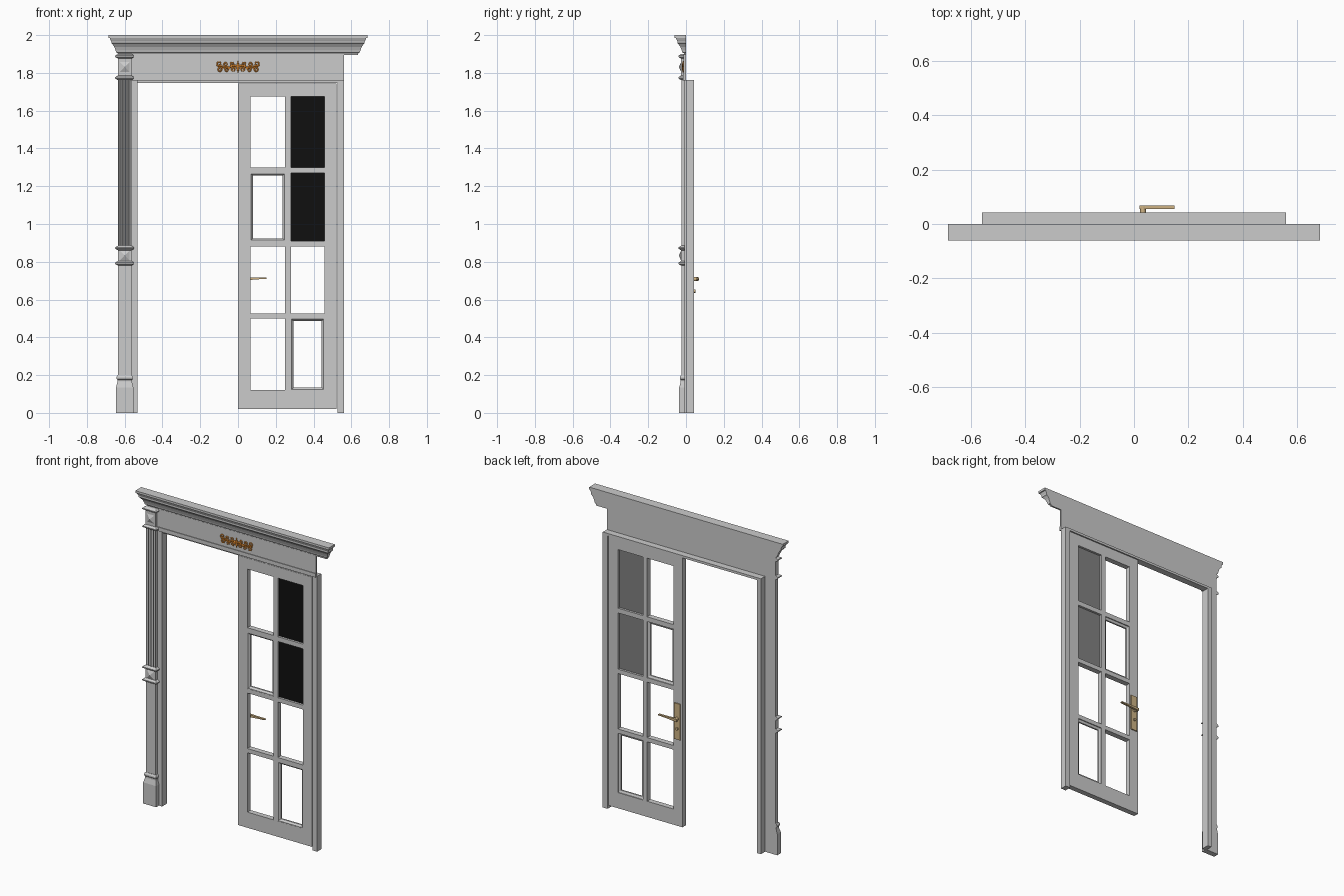
import bpy, bmesh, math

if "Cube" in bpy.data.objects:
    bpy.data.objects.remove(bpy.data.objects["Cube"])


def material(name, rgb):
    m = bpy.data.materials.new(name)
    m.use_nodes = True
    m.diffuse_color = (*rgb, 1)
    m.node_tree.nodes["Principled BSDF"].inputs["Base Color"].default_value = (*rgb, 1)
    return m


PAINT = material("grey paint", (0.6, 0.6, 0.6))
BLACK = material("black glass", (0.005, 0.005, 0.005))
SMOKE = material("smoked glass", (0.22, 0.22, 0.22))
ORANGE = material("orange gilding", (0.8, 0.27, 0.03))
BRASS = material("pale brass", (0.62, 0.45, 0.23))


def finish(name, bm, mat):
    bmesh.ops.recalc_face_normals(bm, faces=bm.faces)
    mesh = bpy.data.meshes.new(name)
    bm.to_mesh(mesh)
    bm.free()
    mesh.materials.append(mat)
    obj = bpy.data.objects.new(name, mesh)
    bpy.context.collection.objects.link(obj)
    return obj


def loft(bm, rings, caps=True, closed=False):
    """Bridge equal rings of points into a skin."""
    rows = [[bm.verts.new(p) for p in ring] for ring in rings]
    pairs = list(zip(rows, rows[1:])) + ([(rows[-1], rows[0])] if closed else [])
    for a, b in pairs:
        for i in range(len(a)):
            j = (i + 1) % len(a)
            bm.faces.new((a[i], a[j], b[j], b[i]))
    if caps and not closed:
        bm.faces.new(rows[0])
        bm.faces.new(rows[-1])


def add_box(bm, x0, x1, y0, y1, z0, z1):
    loft(bm, [[(x0, y0, z), (x1, y0, z), (x1, y1, z), (x0, y1, z)] for z in (z0, z1)])


def boxes(name, items, mat=PAINT):
    bm = bmesh.new()
    for item in items:
        add_box(bm, *item)
    return finish(name, bm, mat)


def moulding(name, x0, x1, profile, z=0):
    """Moulded block against the wall plane, returned at both ends; profile is (outset, height)."""
    bm = bmesh.new()
    loft(bm, [[(x0 - d, 0, z + h), (x0 - d, -d, z + h), (x1 + d, -d, z + h), (x1 + d, 0, z + h)]
              for d, h in profile])
    return finish(name, bm, PAINT)


# Cornice and frieze
cornice = [(0.010, 1.895), (0.012, 1.905), (0.020, 1.908), (0.023, 1.92), (0.030, 1.938),
           (0.040, 1.952), (0.046, 1.957), (0.046, 1.967), (0.050, 1.975), (0.054, 1.984),
           (0.060, 1.986), (0.060, 2.0)]
moulding("cornice", -0.625, 0.625, cornice)
boxes("frieze", [(-0.635, 0.56, -0.012, 0, 1.78, 1.9)])
boxes("frieze_lower_band", [(-0.56, 0.56, -0.016, 0, 1.76, 1.785)])

# Door frame: two jambs, head and a thin stop
boxes("door_frame", [(-0.56, -0.532, 0, 0.042, 0, 1.762), (0.526, 0.56, 0, 0.042, 0, 1.762),
                     (-0.532, 0.526, 0, 0.042, 1.747, 1.762)])

# Pilaster
PX0, PX1 = -0.635, -0.565
boxes("pilaster_lower_shaft", [(PX0, PX1, -0.025, 0, 0.19, 0.8)])
boxes("pilaster_backing", [(PX0, -0.532, -0.008, 0, 0, 1.78)])
moulding("pilaster_base", -0.61, -0.59,
         [(0.036, 0), (0.036, 0.135), (0.032, 0.15), (0.028, 0.165), (0.028, 0.175),
          (0.033, 0.18), (0.033, 0.19), (0.027, 0.2)])


def fluted_shaft(name, z0, z1, flutes=4, steps=6):
    pitch = (PX1 - PX0) / flutes
    r = pitch * 0.36
    outline = [(PX0, 0), (PX0, -0.025)]
    for i in range(flutes):
        cx = PX0 + pitch * (i + 0.5)
        for k in range(steps + 1):
            a = math.pi * k / steps
            outline.append((cx - r * math.cos(a), -0.025 + 1.3 * r * math.sin(a)))
    outline += [(PX1, -0.025), (PX1, 0)]
    bm = bmesh.new()
    loft(bm, [[(x, y, z) for x, y in outline] for z in (z0, z1)])
    return finish(name, bm, PAINT)


fluted_shaft("pilaster_fluted_shaft", 0.87, 1.77)

# Rosette blocks: core, collars and a raised pyramid
COLLAR = [(0.026, 0), (0.034, 0.004), (0.04, 0.009), (0.04, 0.015), (0.033, 0.02), (0.026, 0.024)]
for label, z0, z1 in (("middle", 0.78, 0.885), ("top", 1.762, 1.9)):
    boxes(label + "_block", [(PX0, PX1, -0.026, 0, z0 + 0.01, z1 - 0.01)])
    moulding(label + "_lower_collar", -0.61, -0.59, COLLAR, z0)
    moulding(label + "_upper_collar", -0.61, -0.59, COLLAR, z1 - 0.024)
    bm = bmesh.new()
    zc, s = (z0 + z1) / 2, 0.026
    base = [bm.verts.new((-0.6 + s * a, -0.026, zc + s * b))
            for a, b in ((-1, -1), (1, -1), (1, 1), (-1, 1))]
    tip = bm.verts.new((-0.6, -0.038, zc))
    bm.faces.new(base)
    for i in range(4):
        bm.faces.new((base[i], base[(i + 1) % 4], tip))
    finish(label + "_rosette", bm, PAINT)

# Door leaf: stiles, rails and a centre glazing bar
COLUMNS = [(0.065, 0.25), (0.28, 0.457)]
ROWS = [(0.12, 0.5), (0.527, 0.882), (0.91, 1.27), (1.3, 1.675)]
Y0, Y1 = 0.002, 0.036
leaf = [(0, 0.065, Y0, Y1, 0.02, 1.745), (0.457, 0.522, Y0, Y1, 0.02, 1.745)]
edges = [0.02] + [z for row in ROWS for z in row] + [1.745]
leaf += [(0.065, 0.457, Y0, Y1, a, b) for a, b in zip(edges[::2], edges[1::2])]
leaf += [(0.25, 0.28, Y0, Y1, a, b) for a, b in ROWS]
boxes("door_leaf", leaf)


def glazing_bead(name, column, row):
    (x0, x1), (z0, z1) = column, row
    section = [(0, Y0 + 0.001), (0.004, Y0 + 0.001), (0.014, 0.014), (0.014, 0.024), (0, 0.03)]
    bm = bmesh.new()
    loft(bm, [[(x0 + d, y, z0 + d), (x1 - d, y, z0 + d), (x1 - d, y, z1 - d), (x0 + d, y, z1 - d)]
              for d, y in section], closed=True)
    return finish(name, bm, PAINT)


glazing_bead("upper_glazing_bead", COLUMNS[0], ROWS[2])
glazing_bead("lower_glazing_bead", COLUMNS[1], ROWS[0])

# Dark panes: black in front, smoky behind
for label, row in (("lower", ROWS[2]), ("upper", ROWS[3])):
    pane = boxes(label + "_dark_pane", [(*COLUMNS[1], 0.016, 0.022, *row)], BLACK)
    pane.data.materials.append(SMOKE)
    for f in pane.data.polygons:
        f.material_index = int(f.normal.y > 0.5)


def tube(name, paths, radius, mat, flat=1.0, sides=2):
    """Round rods along point paths, turned into one mesh."""
    curve = bpy.data.curves.new(name, "CURVE")
    curve.dimensions = "3D"
    curve.bevel_depth = radius
    curve.bevel_resolution = sides
    curve.use_fill_caps = True
    for path in paths:
        spline = curve.splines.new("POLY")
        spline.points.add(len(path) - 1)
        for p, co in zip(spline.points, path):
            p.co = (*co[:3], 1)
            p.radius = co[3] if len(co) > 3 else 1
    temp = bpy.data.objects.new(name + "_path", curve)
    bpy.context.collection.objects.link(temp)
    graph = bpy.context.evaluated_depsgraph_get()
    mesh = bpy.data.meshes.new_from_object(temp.evaluated_get(graph))
    bpy.data.objects.remove(temp)
    mesh.materials.clear()
    mesh.materials.append(mat)
    mesh.shade_smooth()
    obj = bpy.data.objects.new(name, mesh)
    bpy.context.collection.objects.link(obj)
    return obj


# Gilded scroll ornament, mirrored about the middle
def scroll(side, cx, cz, r, start, turn):
    pts = []
    for k in range(19):
        t = k / 18
        a = start + turn * t * math.tau * 1.2
        rr = r * (1 - 0.8 * t)
        pts.append((side * (cx + rr * math.cos(a)), -0.015, cz + rr * math.sin(a), 1.1 - 0.5 * t))
    return pts


paths = []
for side in (-1, 1):
    for i, (cx, cz, r) in enumerate([(0.099, 1.849, 0.016), (0.094, 1.816, 0.015),
                                     (0.064, 1.846, 0.014), (0.058, 1.816, 0.014),
                                     (0.03, 1.848, 0.013), (0.024, 1.817, 0.014)]):
        paths.append(scroll(side, cx, cz, r, math.pi * (0.9 if i % 2 else -0.8), -1 if i % 2 else 1))
    stem = []
    for k in range(17):
        t = k / 16
        stem.append((side * 0.112 * t, -0.015, 1.832 + 0.007 * math.sin(t * 9), 1.3 - 0.6 * t))
    paths.append(stem)
paths.append([(0, -0.015, 1.802, 0.5), (0, -0.015, 1.82, 1.6), (0, -0.015, 1.845, 1.4),
              (0, -0.015, 1.862, 0.4)])
tube("scroll_ornament", paths, 0.0042, ORANGE)

# Lever handle on the back of the door
boxes("handle_plate", [(0.012, 0.056, Y1, 0.043, 0.575, 0.805)], BRASS)
tube("handle_spindle", [[(0.033, 0.04, 0.708), (0.033, 0.064, 0.708)]], 0.011, BRASS, sides=4)
bm = bmesh.new()
loft(bm, [[(x, 0.055, z - h), (x, 0.069, z - h), (x, 0.069, z + h), (x, 0.055, z + h)]
          for x, z, h in ((0.02, 0.708, 0.008), (0.045, 0.71, 0.008), (0.09, 0.711, 0.005),
                          (0.15, 0.713, 0.003))])
finish("handle_lever", bm, BRASS)
tube("lock_cylinder", [[(0.033, 0.04, 0.645), (0.033, 0.05, 0.645)]], 0.009, BRASS, sides=4)
